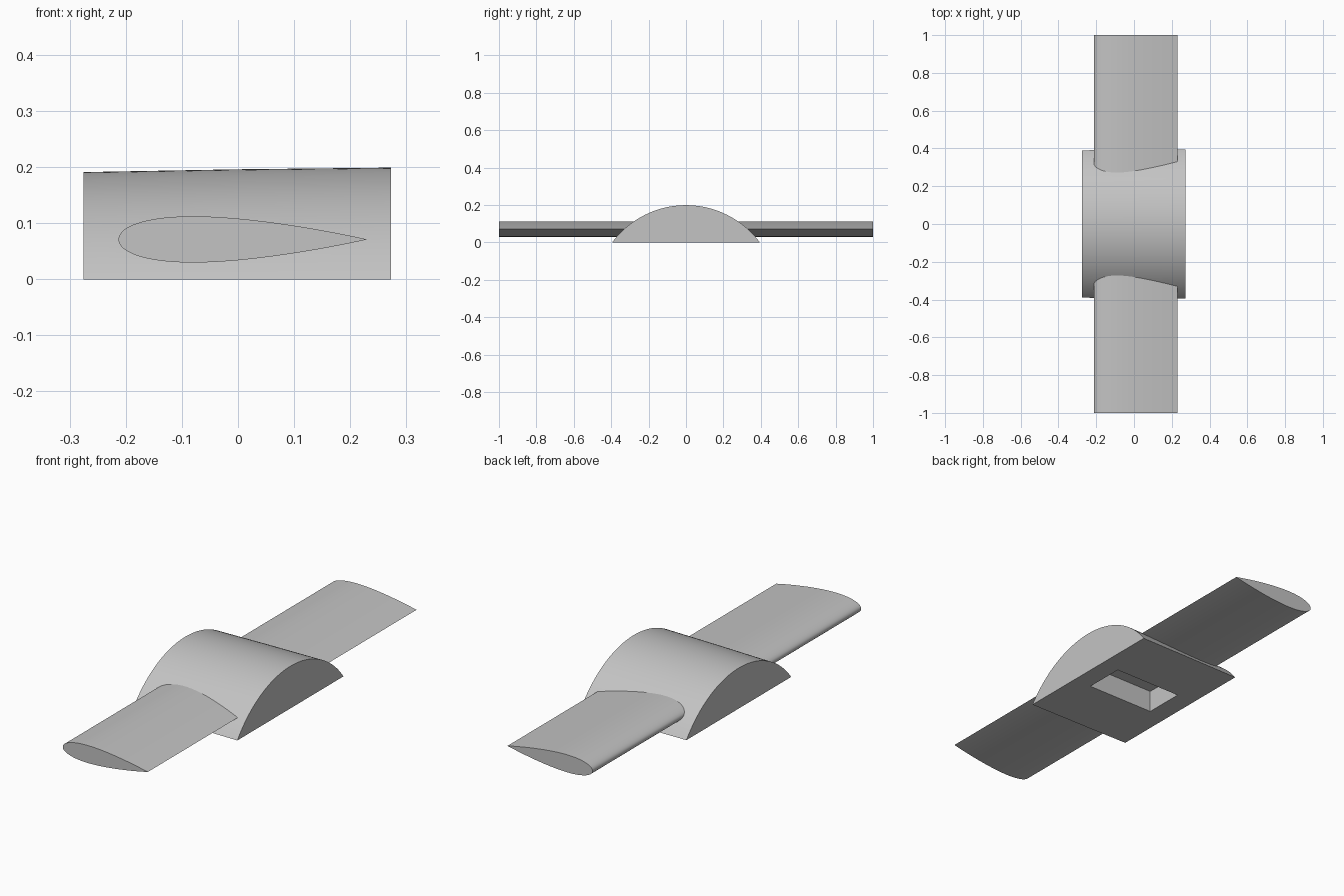
import bpy, bmesh, math

cube = bpy.data.objects.get("Cube")
if cube:
    bpy.data.objects.remove(cube, do_unlink=True)

grey = bpy.data.materials.new("light grey")
grey.use_nodes = True
COLOUR = (0.55, 0.55, 0.55, 1)
grey.diffuse_color = COLOUR
grey.node_tree.nodes["Principled BSDF"].inputs["Base Color"].default_value = COLOUR


def loft(name, sections):
    """Closed solid through matching rings of points."""
    bm = bmesh.new()
    rings = [[bm.verts.new(p) for p in ring] for ring in sections]
    n = len(rings[0])
    for a, b in zip(rings, rings[1:]):
        for i in range(n):
            j = (i + 1) % n
            bm.faces.new((a[i], a[j], b[j], b[i]))
    bm.faces.new(rings[0])
    bm.faces.new(rings[-1])
    bmesh.ops.recalc_face_normals(bm, faces=bm.faces)
    mesh = bpy.data.meshes.new(name)
    bm.to_mesh(mesh)
    bm.free()
    mesh.materials.append(grey)
    obj = bpy.data.objects.new(name, mesh)
    bpy.context.collection.objects.link(obj)
    return obj


def arch(x, half_width, height, steps=64):
    """Circular arc standing on the ground, across y."""
    radius = (half_width ** 2 + height ** 2) / (2 * height)
    sweep = math.asin(half_width / radius)
    angles = [sweep * (2 * i / steps - 1) for i in range(steps + 1)]
    return [(x, radius * math.sin(a), max(0, radius * math.cos(a) - radius + height))
            for a in angles]


def airfoil(y, nose=-0.213, chord=0.443, thickness=0.186, z=0.071, steps=40):
    """Symmetric wing profile with a round nose and a sharp tail."""
    def half(t):
        return 5 * thickness * chord * (0.2969 * math.sqrt(t) - 0.126 * t
                                        - 0.3516 * t ** 2 + 0.2843 * t ** 3 - 0.1036 * t ** 4)
    ts = [(1 - math.cos(math.pi * i / steps)) / 2 for i in range(steps + 1)]
    upper = [(nose + chord * t, y, z + half(t)) for t in ts]
    lower = [(nose + chord * t, y, z - half(t)) for t in ts[1:-1]]
    return upper + lower[::-1]


# Arched hull, slightly lower at one end
body = loft("winged_hull", [arch(-0.275, 0.39, 0.191), arch(0, 0.393, 0.196),
                            arch(0.273, 0.395, 0.199)])

# Straight wing through the hull
wing = loft("wing", [airfoil(-1), airfoil(1)])

# Rectangular pocket in the underside
bpy.ops.mesh.primitive_cube_add(size=1, location=(0, 0, 0))
pocket = bpy.context.object
pocket.name = "pocket_cutter"
pocket.dimensions = (0.356, 0.194, 0.21)
pocket.data.materials.append(grey)
bpy.context.view_layer.update()

bpy.context.view_layer.objects.active = body
for helper, operation in ((wing, 'UNION'), (pocket, 'DIFFERENCE')):
    helper.hide_render = True
    mod = body.modifiers.new(helper.name, 'BOOLEAN')
    mod.operation = operation
    mod.solver = 'EXACT'
    mod.object = helper
    bpy.ops.object.modifier_apply(modifier=mod.name)
    bpy.data.objects.remove(helper, do_unlink=True)

bpy.ops.object.select_all(action='DESELECT')
body.select_set(True)
bpy.ops.object.shade_smooth_by_angle(angle=math.radians(25))
